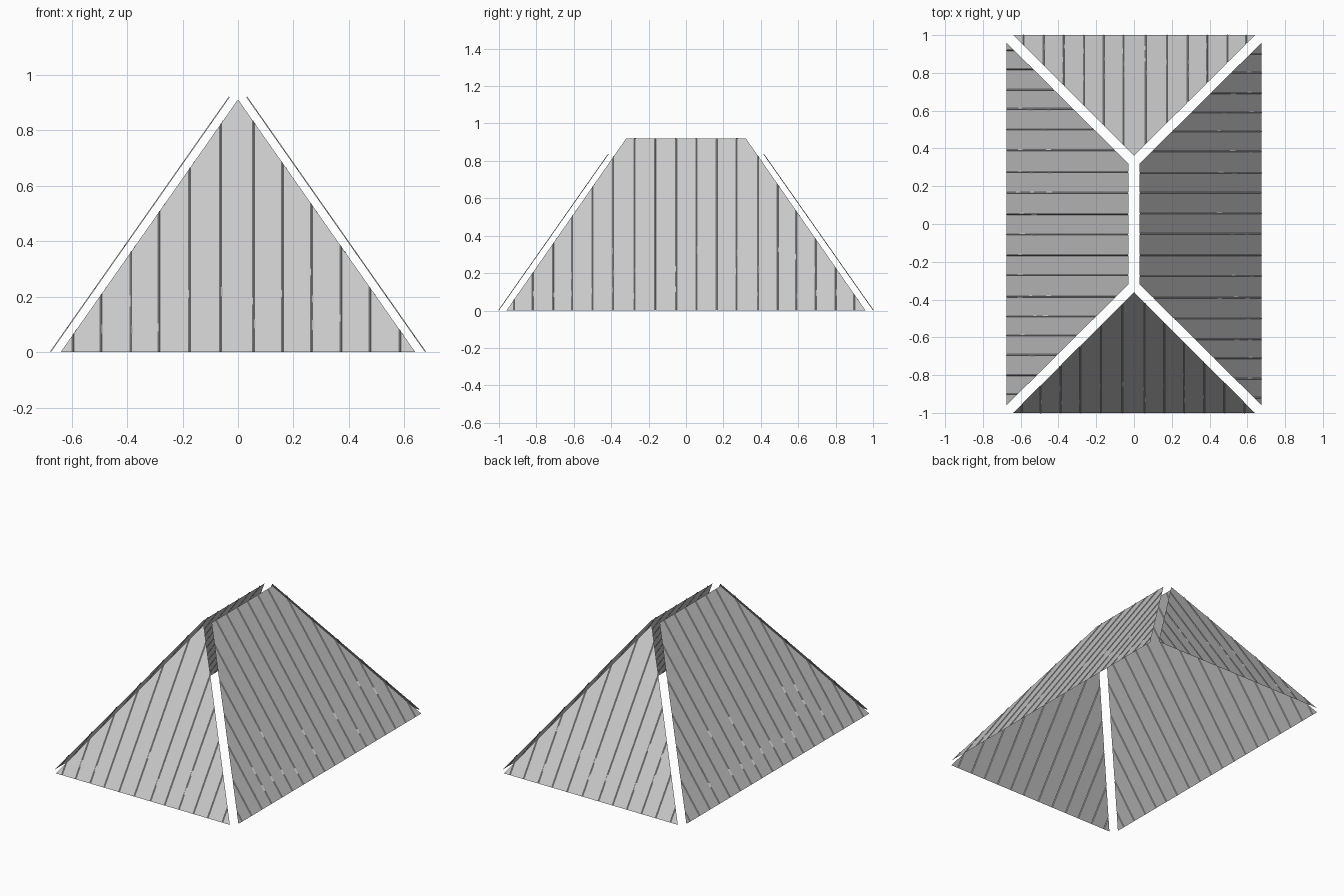
import bpy, bmesh, math, random
from mathutils import Matrix, Vector

cube = bpy.data.objects.get("Cube")
if cube:
    bpy.data.objects.remove(cube, do_unlink=True)

random.seed(4)

# One weathered grey for all the boarding
GREY = bpy.data.materials.new("weathered grey")
GREY.use_nodes = True
GREY.diffuse_color = (0.59, 0.59, 0.59, 1)
bsdf = GREY.node_tree.nodes["Principled BSDF"]
bsdf.inputs["Base Color"].default_value = GREY.diffuse_color
bsdf.inputs["Roughness"].default_value = 0.9

SEAM_HALF, SEAM_HEIGHT = 0.0035, 0.004


def add_object(name, bm, matrix):
    mesh = bpy.data.meshes.new(name)
    bm.to_mesh(mesh)
    bm.free()
    mesh.materials.append(GREY)
    obj = bpy.data.objects.new(name, mesh)
    obj.matrix_world = matrix
    bpy.context.collection.objects.link(obj)


def roof_panel(name, along, foot, top, half_base, half_top, seams, turn):
    """Flat sloping panel with a fine raised seam between its planks."""
    u, foot = Vector(along), Vector(foot)
    slope = Vector(top) - foot
    length, rise = slope.length, slope.z
    s = slope.normalized()
    frame = Matrix((u, s, u.cross(s))).transposed().to_4x4()
    matrix = turn @ Matrix.Translation(foot) @ frame

    # Outline: triangle or trapezoid
    outline = [(-half_base, 0), (half_base, 0)]
    outline += [(half_top, length), (-half_top, length)] if half_top else [(0, length)]
    bm = bmesh.new()
    bm.faces.new([bm.verts.new((x, y, 0)) for x, y in outline])

    # Seams: cut each side and the middle, then raise the middle
    for x in seams:
        for side in (-SEAM_HALF, 0, SEAM_HALF):
            bmesh.ops.bisect_plane(bm, geom=bm.verts[:] + bm.edges[:] + bm.faces[:],
                                   plane_co=(x + side, 0, 0), plane_no=(1, 0, 0))
    for vert in bm.verts:
        if any(abs(vert.co.x - x) < 0.0005 for x in seams):
            vert.co.z = SEAM_HEIGHT
    add_object(name, bm, matrix)

    # Chipped plank edges: small slanted flakes beside the seams
    bm = bmesh.new()
    for x in seams:
        reach = (half_base - abs(x)) / (half_base - half_top) * rise
        for height in (0.1, 0.2, 0.31):
            z = height + random.uniform(-0.025, 0.025)
            if z < reach - 0.06 and random.random() < 0.6:
                side = random.choice((-1, 1))
                y, half = z * length / rise, random.uniform(0.014, 0.025)
                corners = [(x, y - half, SEAM_HEIGHT), (x + side * 0.008, y - half, 0),
                           (x + side * 0.008, y + half, 0), (x, y + half, SEAM_HEIGHT)]
                bm.faces.new([bm.verts.new(co) for co in corners[::side]])
    add_object(name + "_chips", bm, matrix)


end_seams = [-0.595, -0.495, -0.387, -0.285, -0.175, -0.063,
             0.056, 0.16, 0.265, 0.372, 0.477, 0.585]
side_seams = [-0.92, -0.82, -0.71, -0.61, -0.5, -0.39, -0.275, -0.165, -0.052,
              0.056, 0.165, 0.27, 0.385, 0.49, 0.59, 0.693, 0.8, 0.9]

# Opposite panels are the same panel turned half way round
for end, side, angle in (("front", "left", 0), ("back", "right", math.pi)):
    turn = Matrix.Rotation(angle, 4, "Z")
    roof_panel(end + "_roof_panel", (1, 0, 0), (0, -1, 0), (0, -0.36, 0.912),
               0.64, 0, end_seams, turn)
    roof_panel(side + "_roof_panel", (0, 1, 0), (0.675, 0, 0), (0.03, 0, 0.92),
               0.96, 0.32, side_seams, turn)
